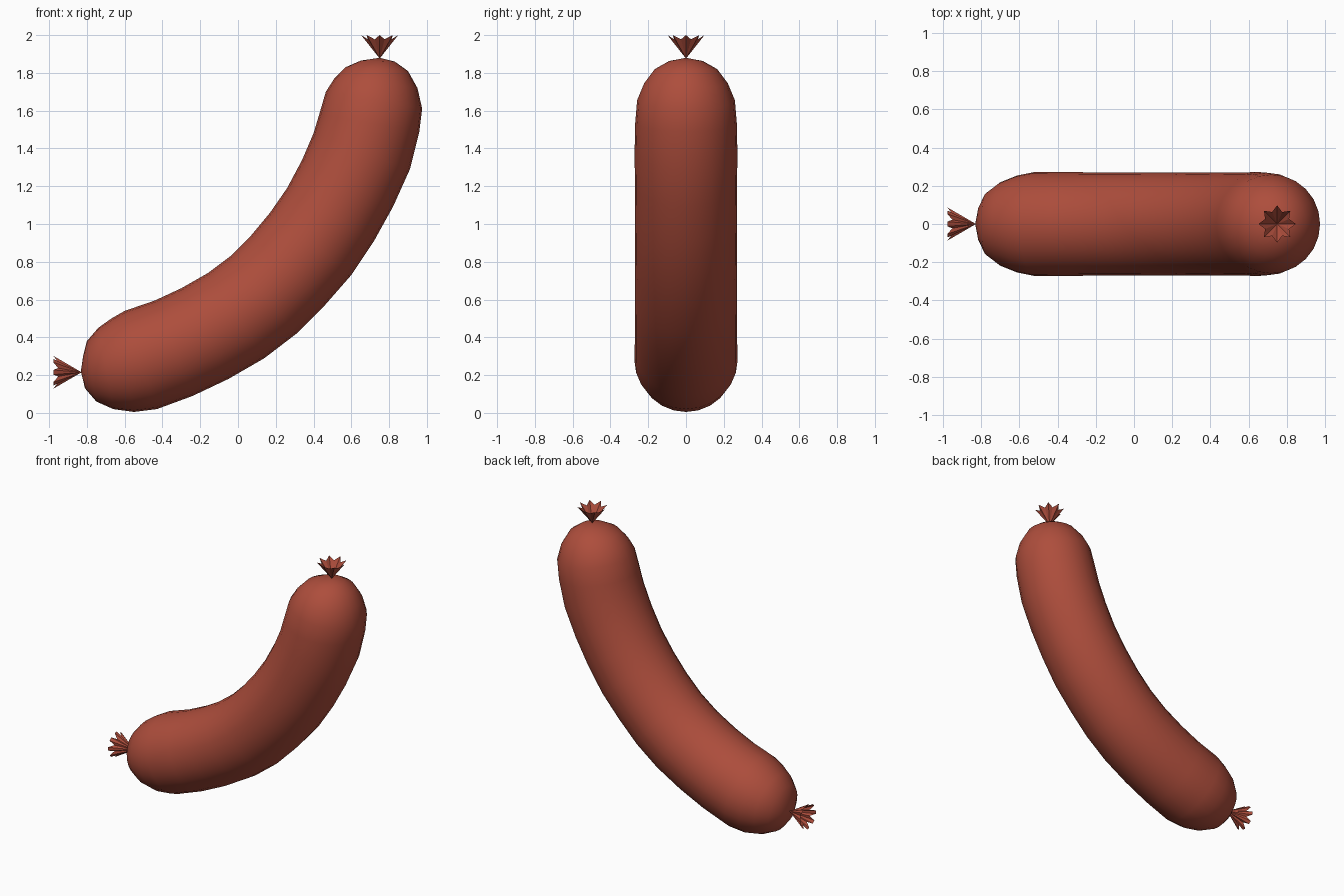
import bpy, bmesh
from math import sin, cos, pi, radians
from mathutils import Vector

if "Cube" in bpy.data.objects:
    bpy.data.objects.remove(bpy.data.objects["Cube"])

SIDES = 24
skin = bpy.data.materials.new("sausage_skin")
skin.diffuse_color = (0.42, 0.075, 0.045, 1)
skin.use_nodes = True
skin.node_tree.nodes["Principled BSDF"].inputs["Base Color"].default_value = skin.diffuse_color


def finish(bm, name, smooth):
    bmesh.ops.recalc_face_normals(bm, faces=bm.faces)
    me = bpy.data.meshes.new(name)
    bm.to_mesh(me)
    bm.free()
    me.materials.append(skin)
    for p in me.polygons:
        p.use_smooth = smooth
    ob = bpy.data.objects.new(name, me)
    bpy.context.collection.objects.link(ob)
    return ob


def bridge(bm, a, b):
    n = len(a)
    for i in range(n):
        bm.faces.new((a[i], a[(i + 1) % n], b[(i + 1) % n], b[i]))


def fan(bm, tip, ring):
    for i in range(len(ring)):
        bm.faces.new((tip, ring[i], ring[(i + 1) % len(ring)]))


# Curved body: each section is (outer x, outer z, inner x, inner z)
sections = [
    (-.81, .13, -.82, .30), (-.75, .06, -.80, .38), (-.66, .02, -.74, .45),
    (-.55, .005, -.67, .50), (-.43, .02, -.60, .54), (-.24, .09, -.44, .595),
    (-.05, .18, -.30, .66), (.14, .29, -.16, .74), (.31, .42, -.04, .83),
    (.46, .57, .07, .94), (.60, .73, .17, 1.06), (.72, .91, .26, 1.19),
    (.82, 1.09, .34, 1.34), (.91, 1.29, .40, 1.48), (.96, 1.49, .43, 1.58),
    (.975, 1.61, .465, 1.70), (.95, 1.72, .51, 1.77), (.90, 1.81, .57, 1.83),
    (.83, 1.86, .65, 1.865)]
low_tip, high_tip = Vector((-.832, 0, .22)), Vector((.75, 0, 1.88))
bm = bmesh.new()
rings = []
for ox, oz, ix, iz in sections:
    mid = Vector((ox + ix, 0, oz + iz)) / 2
    arm = Vector((ox, 0, oz)) - mid
    side = Vector((0, arm.length, 0))
    rings.append([bm.verts.new(mid + arm * cos(2 * pi * i / SIDES) + side * sin(2 * pi * i / SIDES))
                  for i in range(SIDES)])
for a, b in zip(rings, rings[1:]):
    bridge(bm, a, b)
fan(bm, bm.verts.new(low_tip), rings[0])
fan(bm, bm.verts.new(high_tip), rings[-1])
finish(bm, "sausage_body", True)


# Pleated casing ends: open eight-pointed cones
def casing_end(name, tip, axis, u, pattern):
    bm = bmesh.new()
    v = axis.cross(u)
    rim = []
    for k in range(8):
        for deg, r, h in pattern:
            a = radians(45 * k + deg)
            rim.append(bm.verts.new(tip + axis * h + (u * cos(a) + v * sin(a)) * r))
    fan(bm, bm.verts.new(tip - axis * .004), rim)
    return finish(bm, name, False)


X, Z = Vector((1, 0, 0)), Vector((0, 0, 1))
casing_end("upper_casing_end", high_tip, Z, X,
           [(0, .098, .12), (22.5, .068, .098)])
casing_end("lower_casing_end", low_tip - Z * .005, -X, Z,
           [(-8, .088, .146), (8, .088, .146), (22.5, .058, .12)])
